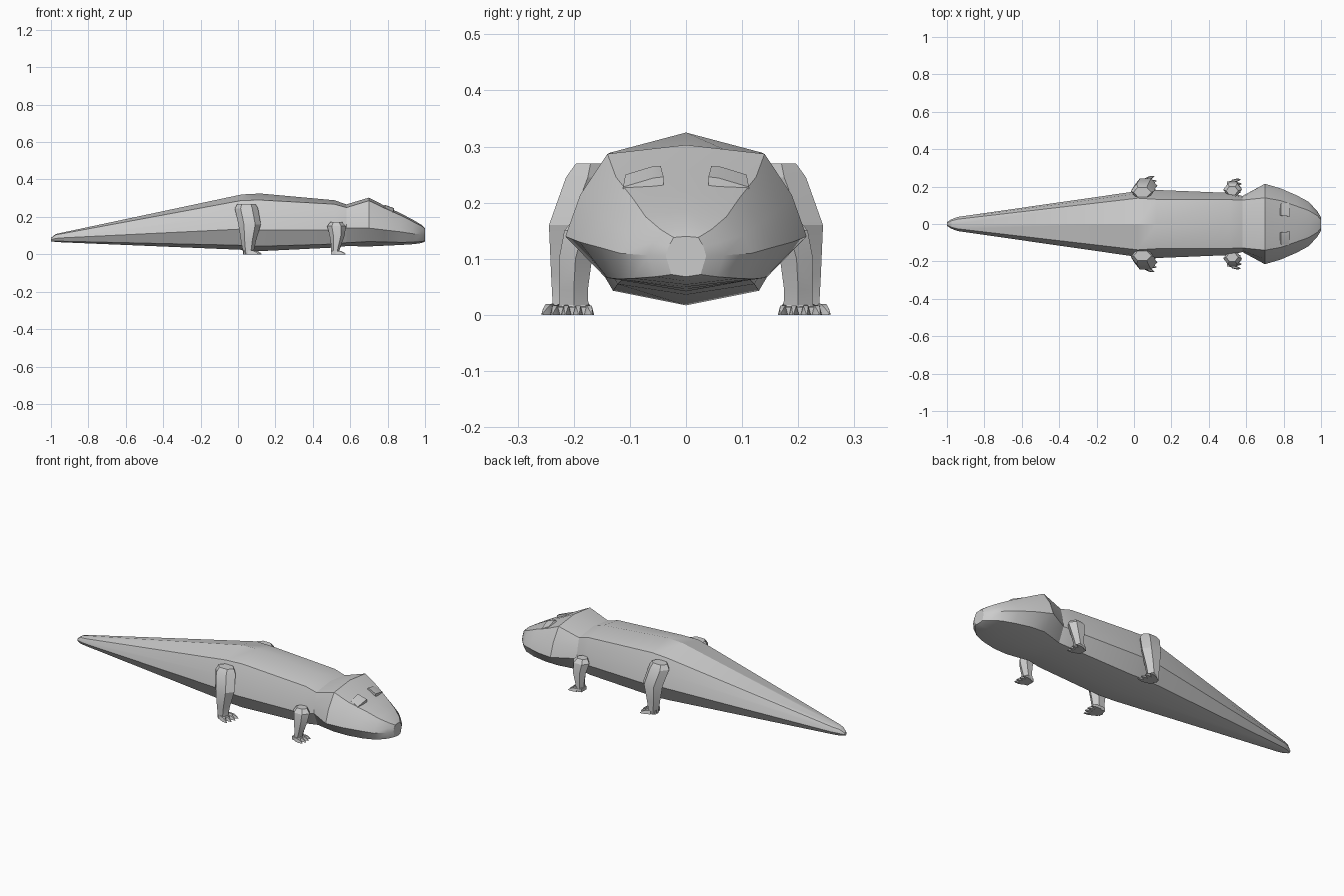
import bpy, bmesh, math
from mathutils import Matrix, Vector


def make_object(name, bm, mirror=False, angle=25):
    bmesh.ops.recalc_face_normals(bm, faces=bm.faces)
    me = bpy.data.meshes.new(name)
    bm.to_mesh(me)
    bm.free()
    ob = bpy.data.objects.new(name, me)
    bpy.context.collection.objects.link(ob)
    if mirror:
        m = ob.modifiers.new("mirror", 'MIRROR')
        m.use_axis = (False, True, False)
    bpy.ops.object.select_all(action='DESELECT')
    ob.select_set(True)
    bpy.context.view_layer.objects.active = ob
    bpy.ops.object.shade_smooth_by_angle(angle=math.radians(angle))
    return ob


def loft(bm, rings):
    rows = [[bm.verts.new(p) for p in r] for r in rings]
    n = len(rows[0])
    for a, b in zip(rows, rows[1:]):
        for i in range(n):
            j = (i + 1) % n
            bm.faces.new((a[i], a[j], b[j], b[i]))
    bm.faces.new(rows[0])
    bm.faces.new(rows[-1])


def body_ring(x, top, sy, sz, wy, wz, by, bz, bottom):
    # ridge, shoulder edge, upper flank, widest point, lower edge, belly
    uy, uz = sy + (wy - sy) * 0.65, sz + (wz - sz) * 0.5
    half = [(sy, sz), (uy, uz), (wy, wz), (by, bz)]
    return ([(x, 0, top)] + [(x, y, z) for y, z in half] + [(x, 0, bottom)]
            + [(x, -y, z) for y, z in reversed(half)])


# Tail, trunk and head in one skin
sections = [
    (-1.00, .088, .006, .086, .010, .078, .006, .072, .070),
    (-0.975, .108, .018, .104, .026, .085, .018, .070, .066),
    (-0.94, .116, .026, .110, .038, .088, .026, .070, .064),
    (0.02, .320, .138, .288, .176, .135, .130, .048, .024),
    (0.12, .325, .132, .290, .182, .130, .130, .043, .017),
    (0.515, .289, .130, .268, .166, .130, .122, .055, .036),
    (0.58, .267, .128, .250, .150, .140, .115, .062, .044),
    (0.70, .303, .140, .287, .215, .140, .145, .068, .042),
    (0.785, .259, .125, .246, .190, .130, .140, .066, .046),
    (0.87, .219, .095, .208, .153, .120, .120, .064, .050),
    (0.935, .185, .072, .175, .118, .110, .095, .065, .054),
    (0.98, .158, .045, .152, .068, .106, .055, .068, .060),
    (1.00, .140, .022, .138, .036, .105, .026, .072, .068),
]
bm = bmesh.new()
loft(bm, [body_ring(*s) for s in sections])
make_object("body", bm)


# Legs: stacked hexagonal rings (x, y, z, half length, half width)
def leg(name, levels):
    bm = bmesh.new()
    loft(bm, [[(x + rx * math.cos(a), y + ry * math.sin(a), z)
               for a in (math.tau * k / 6 for k in range(6))]
              for x, y, z, rx, ry in levels])
    make_object(name, bm, True)


leg("hind_leg", [(.045, .170, .270, .048, .030), (.045, .175, .245, .062, .045),
                 (.062, .207, .160, .060, .043), (.056, .210, .070, .040, .035),
                 (.055, .210, .020, .030, .032), (.058, .210, .000, .030, .032)])
leg("front_leg", [(.525, .178, .172, .032, .025), (.527, .184, .150, .050, .038),
                  (.530, .197, .100, .040, .034), (.524, .200, .045, .026, .029),
                  (.520, .200, .018, .022, .030), (.524, .200, .000, .024, .030)])


# Feet: a sole with four tapered toes
def foot(name, x, y, turn, size):
    bm = bmesh.new()
    loft(bm, [[(-.03, s * .026, z) for s, z in ((-1, 0), (1, 0), (1, .022), (-1, .022))],
              [(.025, s * .038, z) for s, z in ((-1, 0), (1, 0), (1, .016), (-1, .016))]])
    for k in range(4):
        t = k - 1.5
        rings = []
        for d, r, h in ((.005, .008, .020), (.035, .010, .019), (.050, .007, .012), (.062, .002, .003)):
            d -= abs(t) * .006
            c = t * .020 + d * t * .12
            rings.append([(d, c - r, 0), (d, c + r, 0), (d, c + r * .5, h), (d, c - r * .5, h)])
        loft(bm, rings)
    mat = Matrix.Translation((x, y, 0)) @ Matrix.Rotation(turn, 4, 'Z') @ Matrix.Scale(size, 4)
    bm.transform(mat)
    make_object(name, bm, True)


foot("hind_foot", .065, .206, math.radians(12), 1.0)
foot("front_foot", .524, .203, 0, .88)

# Brow wedges above the eyes
bm = bmesh.new()
loft(bm, [[(.775, .045, .250), (.785, .045, .265), (.835, .040, .246), (.835, .040, .225)],
          [(.775, .062, .248), (.785, .062, .264), (.835, .058, .244), (.835, .058, .224)],
          [(.775, .108, .238), (.785, .108, .250), (.828, .112, .228), (.828, .112, .215)]])
make_object("brow", bm, True)
